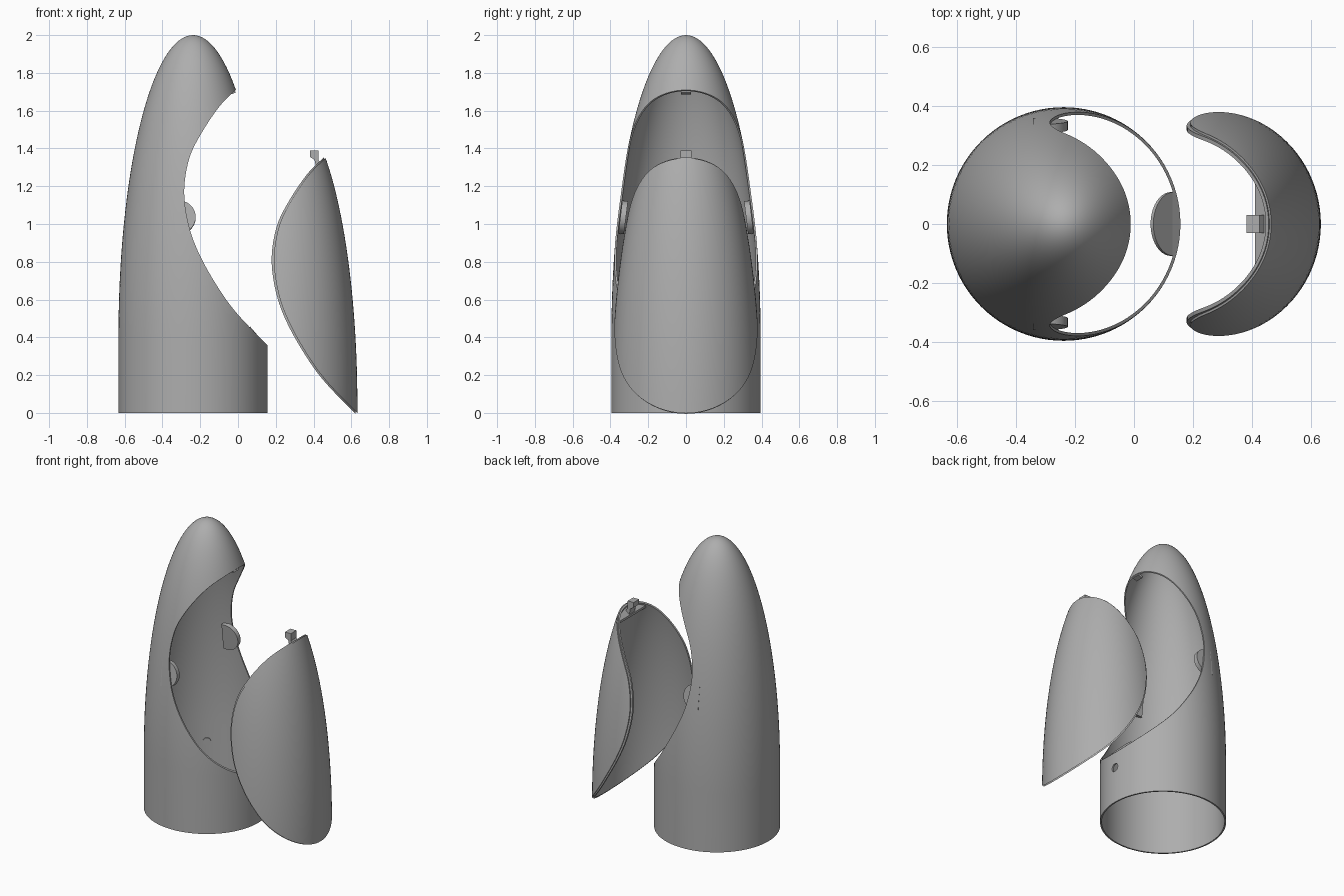
import bpy, bmesh, math
from mathutils import Matrix, Vector

cube = bpy.data.objects.get("Cube")
if cube:
    bpy.data.objects.remove(cube)

AXIS_X, RADIUS, SHOULDER, HEIGHT = -0.238, 0.395, 0.4, 2.0
DOOR_SHIFT = Vector((0.475, 0, -0.36))

grey = bpy.data.materials.new("plain_grey")
grey.use_nodes = True
grey.diffuse_color = (0.42, 0.42, 0.42, 1)
grey.node_tree.nodes["Principled BSDF"].inputs["Base Color"].default_value = grey.diffuse_color


def make(name, bm):
    bmesh.ops.recalc_face_normals(bm, faces=bm.faces)
    mesh = bpy.data.meshes.new(name)
    bm.to_mesh(mesh)
    bm.free()
    mesh.materials.append(grey)
    obj = bpy.data.objects.new(name, mesh)
    bpy.context.collection.objects.link(obj)
    return obj


def dome_profile(inset):
    """Straight lower wall running into a tall half ellipse."""
    pts = [(RADIUS - inset, 0)]
    steps = 40
    for i in range(steps + 1):
        a = math.pi / 2 * i / steps
        r = 0 if i == steps else (RADIUS - inset) * math.cos(a)
        pts.append((r, SHOULDER + (HEIGHT - SHOULDER - inset) * math.sin(a)))
    return pts


def revolve(name, profile):
    bm = bmesh.new()
    verts = [bm.verts.new((AXIS_X + r, 0, z)) for r, z in profile]
    edges = [bm.edges.new(p) for p in zip(verts, verts[1:] + verts[:1])]
    bmesh.ops.spin(bm, geom=verts + edges, cent=(AXIS_X, 0, 0), axis=(0, 0, 1),
                   angle=math.tau, steps=96)
    bmesh.ops.remove_doubles(bm, verts=bm.verts, dist=1e-5)
    return make(name, bm)


def shell(name, outer, inner):
    return revolve(name, dome_profile(outer) + dome_profile(inner)[::-1])


def solid(name, inset):
    return revolve(name, [(0, 0)] + dome_profile(inset))


def prism(name, outline, y0, y1):
    """Extrude an x-z outline along y."""
    bm = bmesh.new()
    face = bm.faces.new([bm.verts.new((x, y0, z)) for x, z in outline])
    ext = bmesh.ops.extrude_face_region(bm, geom=[face])["geom"]
    moved = [v for v in ext if isinstance(v, bmesh.types.BMVert)]
    bmesh.ops.translate(bm, verts=moved, vec=(0, y1 - y0, 0))
    return make(name, bm)


def cut(obj, tool, operation):
    mod = obj.modifiers.new("cut", 'BOOLEAN')
    mod.operation, mod.object, mod.solver = operation, tool, 'EXACT'
    graph = bpy.context.evaluated_depsgraph_get()
    mesh = bpy.data.meshes.new_from_object(obj.evaluated_get(graph))
    obj.modifiers.clear()
    obj.data = mesh
    bpy.data.objects.remove(tool)
    return obj


def smooth_path(points, steps=6):
    p = [Vector(q) for q in points]
    p = [2 * p[0] - p[1]] + p + [2 * p[-1] - p[-2]]
    out = []
    for a, b, c, d in zip(p, p[1:], p[2:], p[3:]):
        for i in range(steps):
            t = i / steps
            out.append(0.5 * (2 * b + (c - a) * t + (2 * a - 5 * b + 4 * c - d) * t ** 2
                              + (3 * b - a - 3 * c + d) * t ** 3))
    return out + [p[-2]]


# Side outline of the opening
edge = smooth_path([(0.25, 0.27), (0.155, 0.36), (0, 0.52), (-0.1, 0.655), (-0.2, 0.83),
                    (-0.26, 0.99), (-0.285, 1.17), (-0.26, 1.34), (-0.2, 1.47),
                    (-0.1, 1.62), (-0.01, 1.71), (0.08, 1.78)])


def opening(shift):
    outline = [(p.x + shift, p.y) for p in edge] + [(0.6, 1.78), (0.6, 0.27)]
    return prism("opening_cutter", outline, -0.6, 0.6)


# Hollow body with the side opening and a small round hole
body = cut(shell("body_shell", 0, 0.01), opening(0), 'DIFFERENCE')
bm = bmesh.new()
bmesh.ops.create_cone(bm, cap_ends=True, segments=24, radius1=0.028, radius2=0.028, depth=0.1,
                      matrix=Matrix.Translation((0.152, 0, 0.25)) @ Matrix.Rotation(math.pi / 2, 4, 'Y'))
cut(body, make("hole_cutter", bm), 'DIFFERENCE')

# Door: outer skin plus an inner lining that reaches slightly past the rim
door = cut(shell("door_skin", 0, 0.01), opening(0), 'INTERSECT')
lining = cut(shell("door_lining", 0.009, 0.024), opening(-0.012), 'INTERSECT')

# Ledge and catch at the top of the door
ledge = cut(solid("door_ledge", 0.004), prism("ledge_cutter", [
    (-0.065, 1.655), (0, 1.712), (0.03, 1.712), (0.03, 1.69), (-0.065, 1.64)], -0.4, 0.4), 'INTERSECT')
catch = prism("door_catch", [(-0.095, 1.715), (-0.095, 1.75), (-0.05, 1.75), (-0.05, 1.70),
                             (-0.03, 1.675), (-0.06, 1.65), (-0.07, 1.70)], -0.03, 0.03)
for part in (door, lining, ledge, catch):
    part.data.transform(Matrix.Translation(DOOR_SHIFT))

# Sill and half-round tongue at the bottom of the opening
sill = cut(solid("body_sill", 0.004), prism("sill_cutter", [
    (0.13, 0.38), (0.2, 0.31), (0.2, 0.29), (0.13, 0.35)], -0.4, 0.4), 'INTERSECT')


def half_disc(radius, back):
    arc = [-math.pi / 2 + math.pi * i / 20 for i in range(21)]
    return [(-back, -radius)] + [(radius * math.cos(a), radius * math.sin(a)) for a in arc] + [(-back, radius)]


tongue = prism("sill_tongue", half_disc(0.108, 0.005), -0.006, 0.006)
tongue.data.transform(Matrix.Translation((0.13, 0, 0.37)) @ Matrix.Rotation(math.radians(50), 4, 'Y')
                      @ Matrix.Rotation(math.pi, 4, 'Z') @ Matrix.Rotation(math.pi / 2, 4, 'X'))

# Half-round locating tabs on the two side walls
for side, label in ((-1, "front"), (1, "back")):
    tab = prism(label + "_side_tab", half_disc(0.088, 0.03), -0.015, 0.015)
    tab.data.transform(Matrix.Translation((-0.312, side * 0.333, 1.035))
                       @ Matrix.Rotation(side * math.radians(7), 4, 'X'))

# Keeper for the catch under the tip
keeper = prism("tip_keeper", [(-0.05, 1.70), (-0.018, 1.708), (-0.012, 1.695), (-0.045, 1.685)], -0.027, 0.027)

# Small inner stud on the far wall
bm = bmesh.new()
angle = math.radians(125)
bmesh.ops.create_cone(bm, cap_ends=True, segments=20, radius1=0.025, radius2=0.025, depth=0.012,
                      matrix=Matrix.Translation((AXIS_X + 0.383 * math.cos(angle), 0.383 * math.sin(angle), 0.28))
                      @ Matrix.Rotation(angle, 4, 'Z') @ Matrix.Rotation(math.pi / 2, 4, 'Y'))
make("inner_stud", bm)

for obj in bpy.context.collection.objects:
    if obj.type == 'MESH' and obj.data.materials and obj.data.materials[0] == grey:
        obj.data.shade_smooth()
        obj.data.set_sharp_from_angle(angle=math.radians(30))
